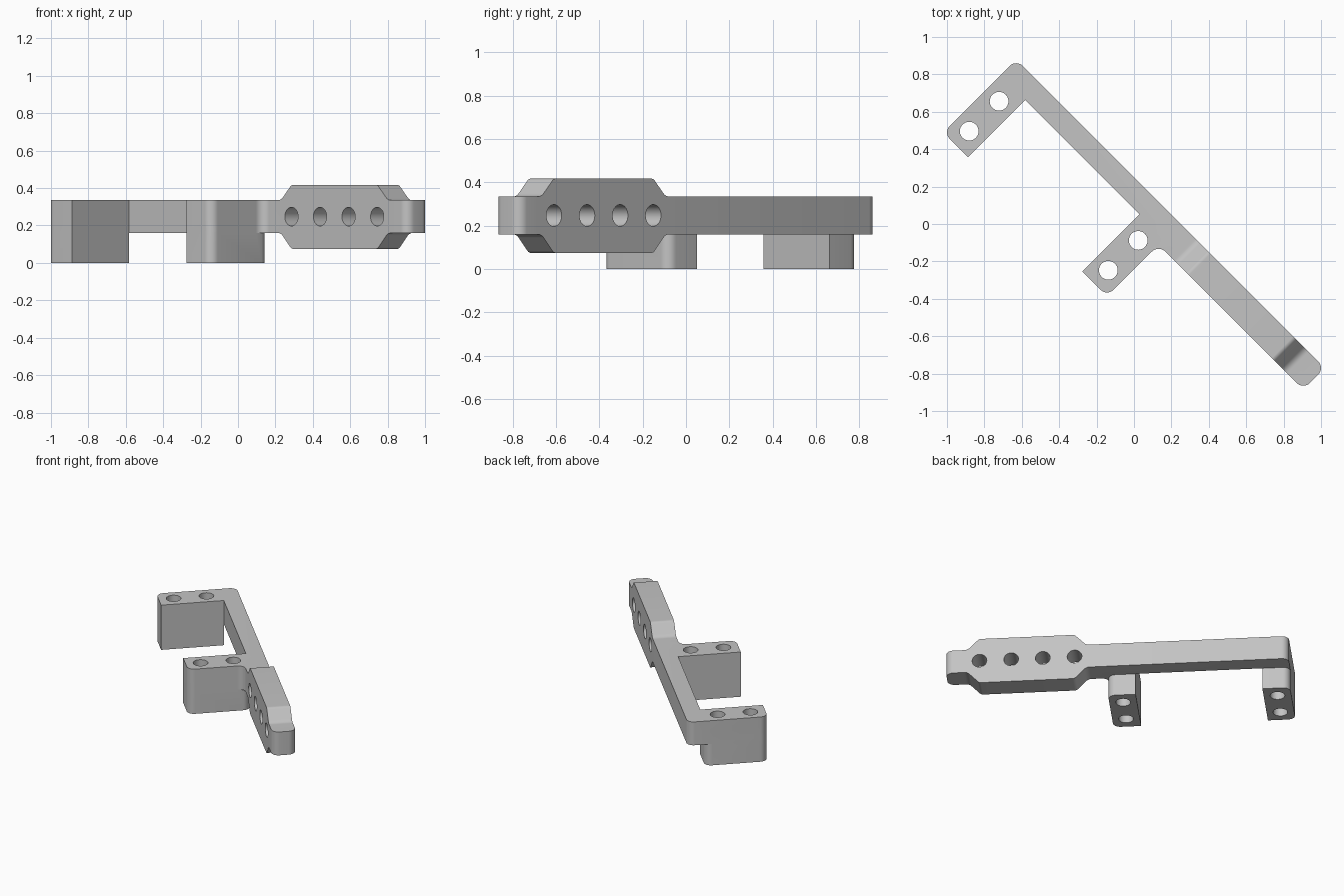
import bpy, bmesh, math
from mathutils import Matrix, Vector

if "Cube" in bpy.data.objects:
    bpy.data.objects.remove(bpy.data.objects["Cube"], do_unlink=True)

# Dimensions in the bracket's own frame: u along the bar, v across it
BACK, FRONT, TIP = 0.177, 0.014, 1.266
INNER, ARM_END, WIDTH = 0.057, -0.375, 0.188
ARM_A, ARM_B = -1.068, -0.016
LOW, HIGH, R = 0.16, 0.335, 0.05
PAD_LOW, PAD_HIGH = 0.075, 0.417
HOLE_R = 0.05

grey = bpy.data.materials.new("plain grey")
grey.use_nodes = True
colour = (0.55, 0.55, 0.55, 1)
grey.diffuse_color = colour
grey.node_tree.nodes["Principled BSDF"].inputs["Base Color"].default_value = colour


def rounded(points, steps=8):
    """Outline whose corners (a, b, radius) are replaced by arcs."""
    out = []
    for i, (a, b, r) in enumerate(points):
        p = Vector((a, b))
        if r == 0:
            out.append(p)
            continue
        d0 = (Vector(points[i - 1][:2]) - p).normalized()
        d1 = (Vector(points[(i + 1) % len(points)][:2]) - p).normalized()
        half = d0.angle(d1) / 2
        centre = p + (d0 + d1).normalized() * r / math.sin(half)
        start = p + d0 * r / math.tan(half) - centre
        end = p + d1 * r / math.tan(half) - centre
        sweep = start.angle_signed(end)
        for k in range(steps + 1):
            t = -sweep * k / steps
            out.append(centre + Matrix.Rotation(t, 2) @ start)
    return out


def prism(name, outline, lo, hi, upright=False):
    """Extrude an outline along z, or along v when upright."""
    place = (lambda p, h: (p.x, h, p.y)) if upright else (lambda p, h: (p.x, p.y, h))
    bm = bmesh.new()
    face = bm.faces.new([bm.verts.new(place(p, lo)) for p in outline])
    top = bmesh.ops.extrude_face_region(bm, geom=[face])["geom"]
    shift = Vector(place(Vector((0, 0)), hi - lo))
    bmesh.ops.translate(bm, vec=shift, verts=[g for g in top if isinstance(g, bmesh.types.BMVert)])
    bmesh.ops.recalc_face_normals(bm, faces=bm.faces)
    mesh = bpy.data.meshes.new(name)
    bm.to_mesh(mesh)
    bm.free()
    mesh.materials.append(grey)
    obj = bpy.data.objects.new(name, mesh)
    bpy.context.collection.objects.link(obj)
    return obj


def combine(target, tool, operation):
    mod = target.modifiers.new(operation.lower(), "BOOLEAN")
    mod.operation, mod.object, mod.solver = operation, tool, "EXACT"
    depsgraph = bpy.context.evaluated_depsgraph_get()
    mesh = bpy.data.meshes.new_from_object(target.evaluated_get(depsgraph))
    target.modifiers.clear()
    target.data = mesh
    bpy.data.objects.remove(tool, do_unlink=True)


def circle(a, b, n=40):
    return [Vector((a + HOLE_R * math.cos(math.tau * k / n),
                    b + HOLE_R * math.sin(math.tau * k / n))) for k in range(n)]


# Plan of the bar with its two arms
plan = rounded([
    (ARM_A, BACK, R), (ARM_A, ARM_END, R), (ARM_A + WIDTH, ARM_END, 0),
    (ARM_A + WIDTH, INNER, 0), (ARM_B, INNER, 0), (ARM_B, ARM_END, 0),
    (ARM_B + WIDTH, ARM_END, R), (ARM_B + WIDTH, FRONT, R),
    (TIP, FRONT, R), (TIP, BACK, R)])
bracket = prism("bracket", plan, 0, 0.5)

# Side profile: slim bar with a taller pad near the tip
side = rounded([
    (-1.3, LOW, 0), (0.31, LOW, R), (0.39, PAD_LOW, 0.03), (1.04, PAD_LOW, 0.03),
    (1.12, LOW, R), (1.4, LOW, 0), (1.4, HIGH, 0), (1.12, HIGH, R),
    (1.04, PAD_HIGH, 0.03), (0.39, PAD_HIGH, 0.03), (0.31, HIGH, R), (-1.3, HIGH, 0)])
combine(bracket, prism("side_profile", side, -1, 1, upright=True), "INTERSECT")

# Legs under the arms, rounded on one long side only
for start, r_lo, r_hi in ((ARM_A, R, 0), (ARM_B, 0, R)):
    leg = rounded([(start, ARM_END, r_lo), (start + WIDTH, ARM_END, r_hi),
                   (start + WIDTH, INNER, r_hi), (start, INNER, r_lo)])
    combine(bracket, prism("leg", leg, 0, 0.25), "UNION")

# Vertical screw holes through the legs
for start in (ARM_A, ARM_B):
    for v in (-0.272, -0.046):
        hole = prism("screw_hole", circle(start + WIDTH / 2, v), -0.2, 0.7)
        combine(bracket, hole, "DIFFERENCE")

# Row of cross holes through the pad
for i in range(4):
    hole = prism("cross_hole", circle(0.39 + i * 0.216, (LOW + HIGH) / 2), -0.2, 0.4, upright=True)
    combine(bracket, hole, "DIFFERENCE")

# Turn the bar onto the diagonal and smooth the rounded edges
bracket.data.transform(Matrix.Rotation(-math.pi / 4, 4, "Z"))
bpy.ops.object.select_all(action="DESELECT")
bracket.select_set(True)
bpy.context.view_layer.objects.active = bracket
bpy.ops.object.shade_smooth_by_angle(angle=math.radians(30))
